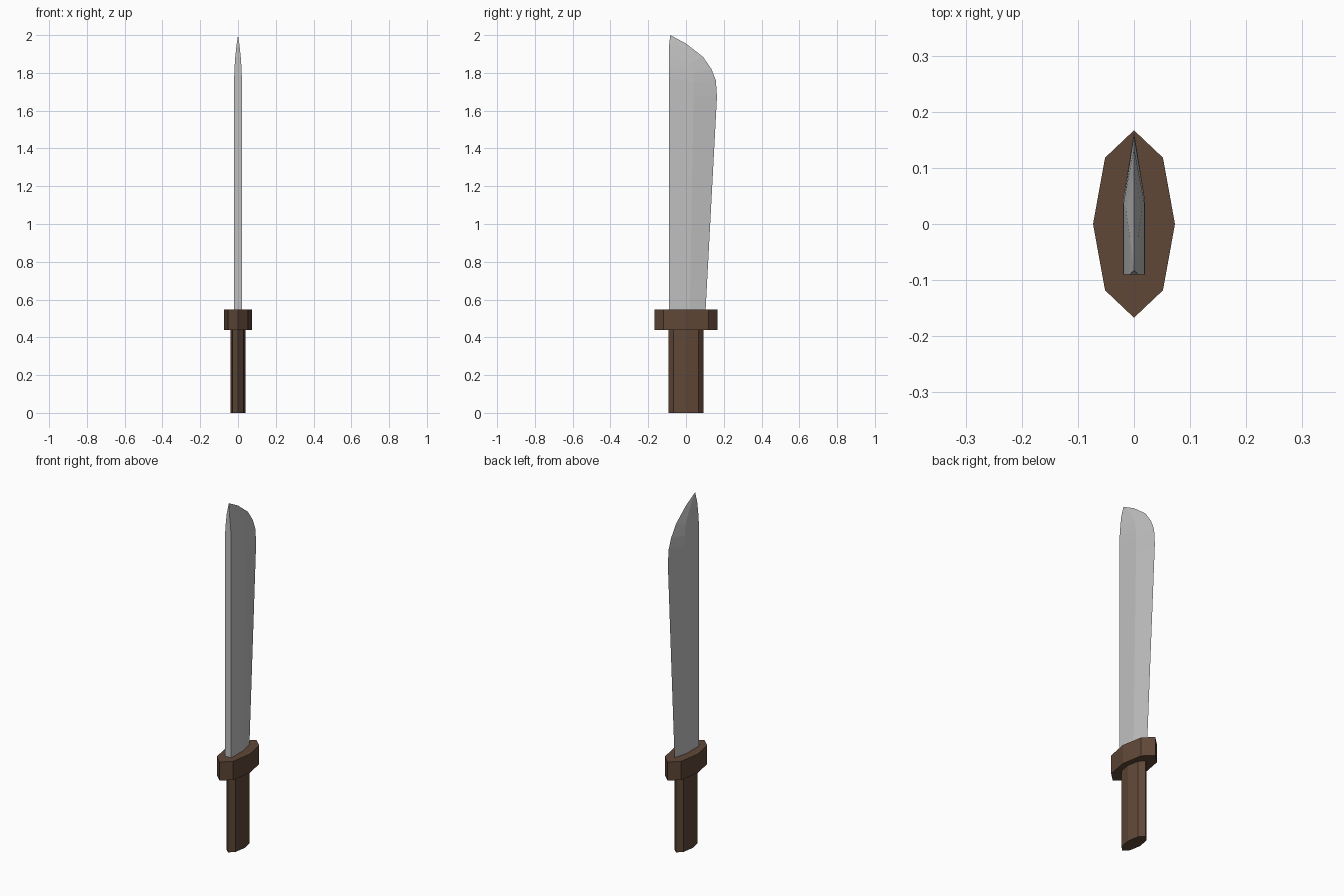
import bpy, bmesh, math

if "Cube" in bpy.data.objects:
    bpy.data.objects.remove(bpy.data.objects["Cube"])


def material(name, rgb):
    m = bpy.data.materials.new(name)
    m.diffuse_color = (*rgb, 1)
    m.use_nodes = True
    m.node_tree.nodes["Principled BSDF"].inputs["Base Color"].default_value = m.diffuse_color
    return m


wood = material("brown_wood", (0.115, 0.064, 0.039))
steel = material("grey_steel", (0.53, 0.53, 0.53))


def finish(bm, name, mat):
    bmesh.ops.recalc_face_normals(bm, faces=bm.faces)
    mesh = bpy.data.meshes.new(name)
    bm.to_mesh(mesh)
    bm.free()
    mesh.materials.append(mat)
    obj = bpy.data.objects.new(name, mesh)
    bpy.context.collection.objects.link(obj)


def octagon_prism(name, rx, ry, z0, z1):
    bm = bmesh.new()
    rings = [[bm.verts.new((rx * math.cos(i * math.pi / 4),
                            ry * math.sin(i * math.pi / 4), z))
              for i in range(8)] for z in (z0, z1)]
    for i in range(8):
        j = (i + 1) % 8
        bm.faces.new((rings[0][i], rings[0][j], rings[1][j], rings[1][i]))
    bm.faces.new(rings[0])
    bm.faces.new(rings[1])
    finish(bm, name, wood)


# Handle and guard: stretched octagons
octagon_prism("handle", 0.04, 0.092, 0.0, 0.44)
octagon_prism("guard", 0.073, 0.167, 0.44, 0.547)

# Blade stations: half thickness, spine z, bevel (y, z), edge (y, z)
stations = [
    (0.020, 0.53, 0.020, 0.53, 0.103, 0.53),
    (0.020, 1.675, 0.040, 1.675, 0.164, 1.675),
    (0.020, 1.78, 0.040, 1.75, 0.158, 1.76),
    (0.0185, 1.83, 0.037, 1.80, 0.135, 1.82),
    (0.0145, 1.885, 0.025, 1.855, 0.090, 1.885),
    (0.008, 1.945, -0.020, 1.93, 0.000, 1.955),
]
bm = bmesh.new()
loops = []
for hx, zs, yb, zb, ye, ze in stations:
    pts = [(hx, -0.09, zs), (hx, yb, zb), (0, ye, ze),
           (-hx, yb, zb), (-hx, -0.09, zs)]
    loops.append([bm.verts.new(p) for p in pts])
for a, b in zip(loops, loops[1:]):
    for i in range(5):
        j = (i + 1) % 5
        bm.faces.new((a[i], a[j], b[j], b[i]))
# Blade point and closed base
tip = bm.verts.new((0, -0.083, 2.0))
for i in range(5):
    bm.faces.new((loops[-1][i], loops[-1][(i + 1) % 5], tip))
bm.faces.new(loops[0])
finish(bm, "blade", steel)
